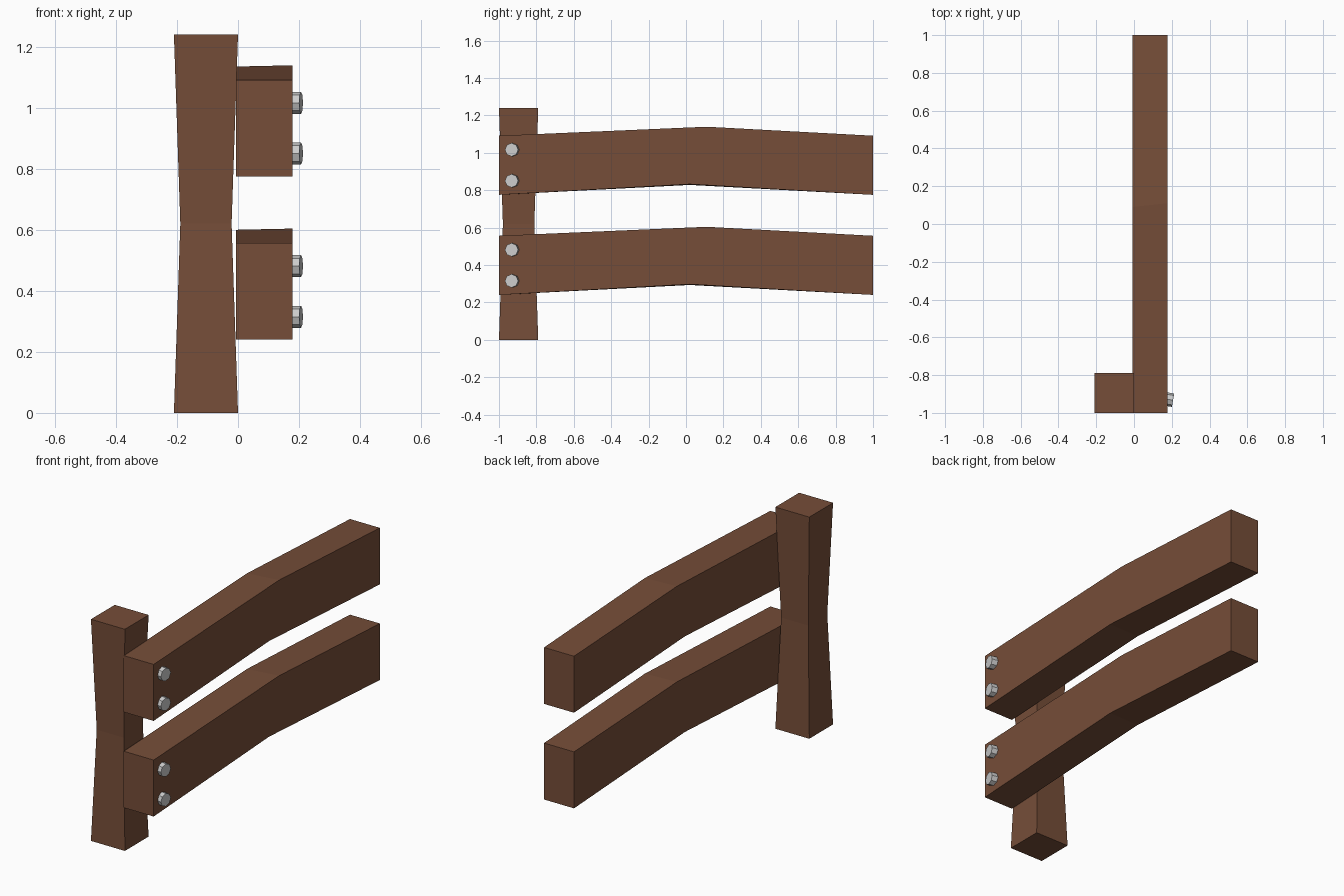
import bpy, math

if "Cube" in bpy.data.objects:
    bpy.data.objects.remove(bpy.data.objects["Cube"])

wood = bpy.data.materials.new("brown_wood")
wood.diffuse_color = (0.18, 0.075, 0.04, 1)
wood.use_nodes = True
wood.node_tree.nodes["Principled BSDF"].inputs["Base Color"].default_value = wood.diffuse_color


def loft(name, sections):
    """Skin a chain of four-cornered sections and cap both ends."""
    verts = [v for s in sections for v in s]
    faces = [(3, 2, 1, 0)]
    for i in range(len(sections) - 1):
        a, b = 4 * i, 4 * (i + 1)
        faces += [(a + k, a + (k + 1) % 4, b + (k + 1) % 4, b + k) for k in range(4)]
    n = len(verts)
    faces.append((n - 4, n - 3, n - 2, n - 1))
    mesh = bpy.data.meshes.new(name)
    mesh.from_pydata(verts, [], faces)
    mesh.materials.append(wood)
    ob = bpy.data.objects.new(name, mesh)
    bpy.context.collection.objects.link(ob)
    return ob


# Post: square, pinched at mid height
cx, cy = -0.105, -0.895
loft("post", [[(cx + sx * h, cy + sy * h, z)
               for sx, sy in ((-1, -1), (1, -1), (1, 1), (-1, 1))]
              for z, h in ((0, 0.105), (0.62, 0.084), (1.24, 0.105))])

# Rails: slightly arched beams, each held by two bolts
x0, x1 = -0.007, 0.178
for label, base in (("lower", 0.24), ("upper", 0.775)):
    end = lambda y: [(x0, y, base), (x0, y, base + 0.316),
                     (x1, y, base + 0.316), (x1, y, base)]
    mid = [(x0, 0.02, base + 0.053), (x0, 0.09, base + 0.36),
           (x1, 0.11, base + 0.364), (x1, 0.02, base + 0.057)]
    loft(label + "_rail", [end(1), mid, end(-1)])

    for side, dz in (("bottom", 0.075), ("top", 0.241)):
        bpy.ops.mesh.primitive_cylinder_add(
            vertices=8, radius=0.036, depth=0.035,
            location=(0.1895, -0.93, base + dz),
            rotation=(math.radians(10), math.pi / 2, 0))
        bpy.context.object.name = f"{label}_rail_{side}_bolt"
